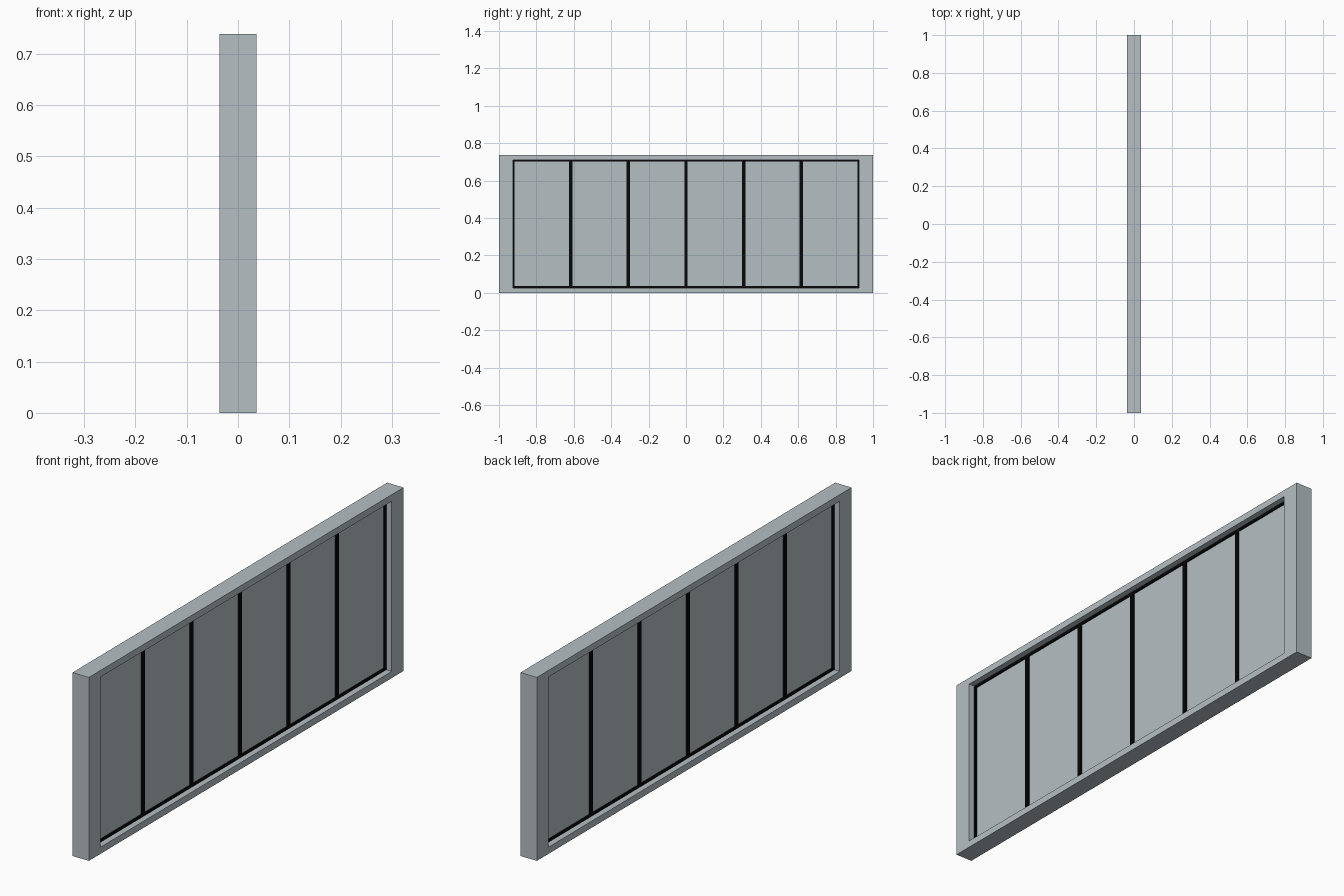
import bpy

if "Cube" in bpy.data.objects:
    bpy.data.objects.remove(bpy.data.objects["Cube"])

# Overall sizes
HALF_LEN, HEIGHT, HALF_T = 1.0, 0.738, 0.0365
OPEN_Y, OPEN_Z0, OPEN_Z1 = 0.925, 0.027, 0.711
PANES, BEAD = 6, 0.009


def material(name, colour):
    m = bpy.data.materials.new(name)
    m.diffuse_color = (*colour, 1)
    m.use_nodes = True
    m.node_tree.nodes["Principled BSDF"].inputs["Base Color"].default_value = m.diffuse_color
    return m


grey = material("pale grey", (0.46, 0.52, 0.55))
black = material("black", (0.002, 0.002, 0.002))


def ring(name, y0, y1, z0, z1, iy, iz0, iz1, half_x, mat):
    """Rectangular frame: outer rectangle with an opening, extruded through x."""
    outer = [(y0, z0), (y1, z0), (y1, z1), (y0, z1)]
    inner = [(y0 + iy, iz0), (y1 - iy, iz0), (y1 - iy, iz1), (y0 + iy, iz1)]
    verts = [(x, y, z) for x in (half_x, -half_x) for y, z in outer + inner]
    faces = []
    for i in range(4):
        j = (i + 1) % 4
        faces += [(i, j, j + 4, i + 4), (i + 8, i + 12, j + 12, j + 8),
                  (i, i + 8, j + 8, j), (i + 4, j + 4, j + 12, i + 12)]
    me = bpy.data.meshes.new(name)
    me.from_pydata(verts, [], faces)
    me.materials.append(mat)
    ob = bpy.data.objects.new(name, me)
    bpy.context.collection.objects.link(ob)
    return ob


def box(name, y, z, size, mat):
    bpy.ops.mesh.primitive_cube_add(size=1, location=(0, y, z))
    ob = bpy.context.object
    ob.name = name
    ob.scale = size
    ob.data.materials.append(mat)


# Outer frame
ring("outer_frame", -HALF_LEN, HALF_LEN, 0, HEIGHT,
     HALF_LEN - OPEN_Y, OPEN_Z0, OPEN_Z1, HALF_T, grey)

# Black border around the glazing
ring("glazing_border", -OPEN_Y, OPEN_Y, OPEN_Z0, OPEN_Z1,
     BEAD, OPEN_Z0 + BEAD, OPEN_Z1 - BEAD, 0.0125, black)

# Panes, with upright bars between them
pitch = 2 * OPEN_Y / PANES
mid_z = (OPEN_Z0 + OPEN_Z1) / 2
inner_h = OPEN_Z1 - OPEN_Z0 - 2 * BEAD
for i in range(PANES):
    left = -OPEN_Y + i * pitch
    box(f"pane_{i + 1}", left + pitch / 2, mid_z,
        (0.012, pitch - 2 * BEAD, inner_h), grey)
    if i:
        box(f"upright_bar_{i}", left, mid_z, (0.025, 2 * BEAD, inner_h), black)
